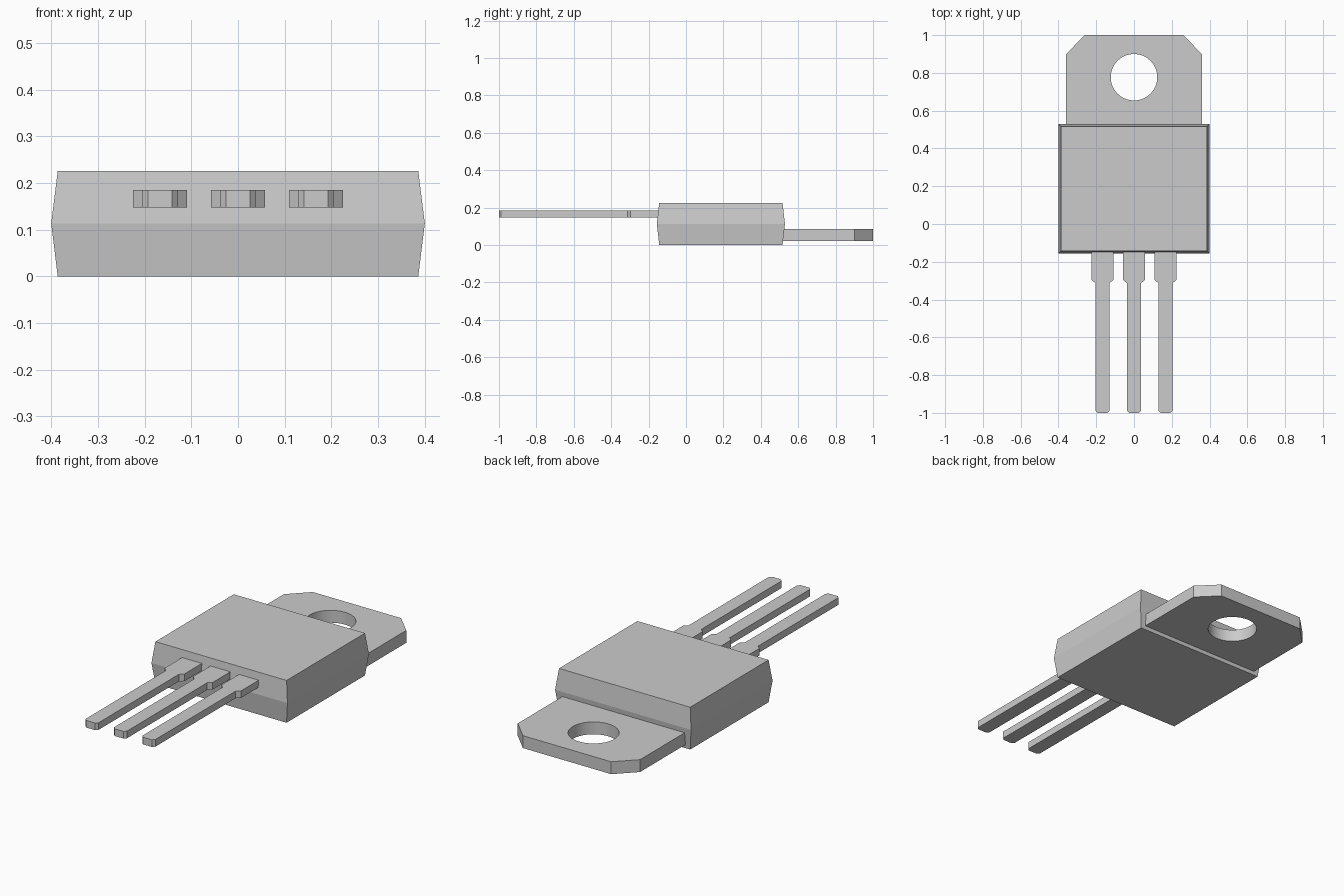
import bpy, bmesh
from math import radians

if "Cube" in bpy.data.objects:
    bpy.data.objects.remove(bpy.data.objects["Cube"])


def loft(name, rings):
    """Closed solid through a stack of rings with equal point counts."""
    bm = bmesh.new()
    loops = [[bm.verts.new(p) for p in ring] for ring in rings]
    n = len(loops[0])
    for a, b in zip(loops, loops[1:]):
        for i in range(n):
            j = (i + 1) % n
            bm.faces.new((a[i], a[j], b[j], b[i]))
    bm.faces.new(loops[0][::-1])
    bm.faces.new(loops[-1])
    bmesh.ops.recalc_face_normals(bm, faces=bm.faces)
    mesh = bpy.data.meshes.new(name)
    bm.to_mesh(mesh)
    bm.free()
    obj = bpy.data.objects.new(name, mesh)
    bpy.context.collection.objects.link(obj)
    return obj


def plate(name, half, z0, z1, cx=0.0):
    """Flat plate from a right-hand outline mirrored across its centre line."""
    outline = half + [(-x, y) for x, y in reversed(half)]
    return loft(name, [[(cx + x, y, z) for x, y in outline] for z in (z0, z1)])


def rect(x, y0, y1, z):
    return [(-x, y0, z), (x, y0, z), (x, y1, z), (-x, y1, z)]


# Moulded body, drafted towards both faces from the parting line
loft("body", [
    rect(0.386, -0.143, 0.516, 0.0),
    rect(0.40, -0.156, 0.529, 0.113),
    rect(0.386, -0.143, 0.516, 0.225),
])

# Mounting tab with clipped corners
tab = plate("mounting_tab", [(0.36, 0.48), (0.36, 0.90), (0.26, 1.0)], 0.02, 0.086)

# Screw hole
bpy.ops.mesh.primitive_cylinder_add(vertices=64, radius=0.123, depth=0.3,
                                    location=(0, 0.777, 0.05))
cutter = bpy.context.object
cutter.name = "hole_cutter"
cutter.hide_render = True
cut = tab.modifiers.new("hole", "BOOLEAN")
cut.operation = "DIFFERENCE"
cut.solver = "EXACT"
cut.object = cutter
bpy.ops.object.select_all(action="DESELECT")
bpy.context.view_layer.objects.active = tab
tab.select_set(True)
bpy.ops.object.modifier_apply(modifier=cut.name)
bpy.data.objects.remove(cutter)
bpy.ops.object.shade_smooth_by_angle(angle=radians(30))

# Three leads with wide shoulders and chamfered tips
lead = [(0.026, -1.0), (0.038, -0.988), (0.038, -0.313),
        (0.058, -0.296), (0.058, -0.12)]
for side, cx in (("left", -0.167), ("middle", 0.0), ("right", 0.167)):
    plate(side + "_lead", lead, 0.147, 0.185, cx)
